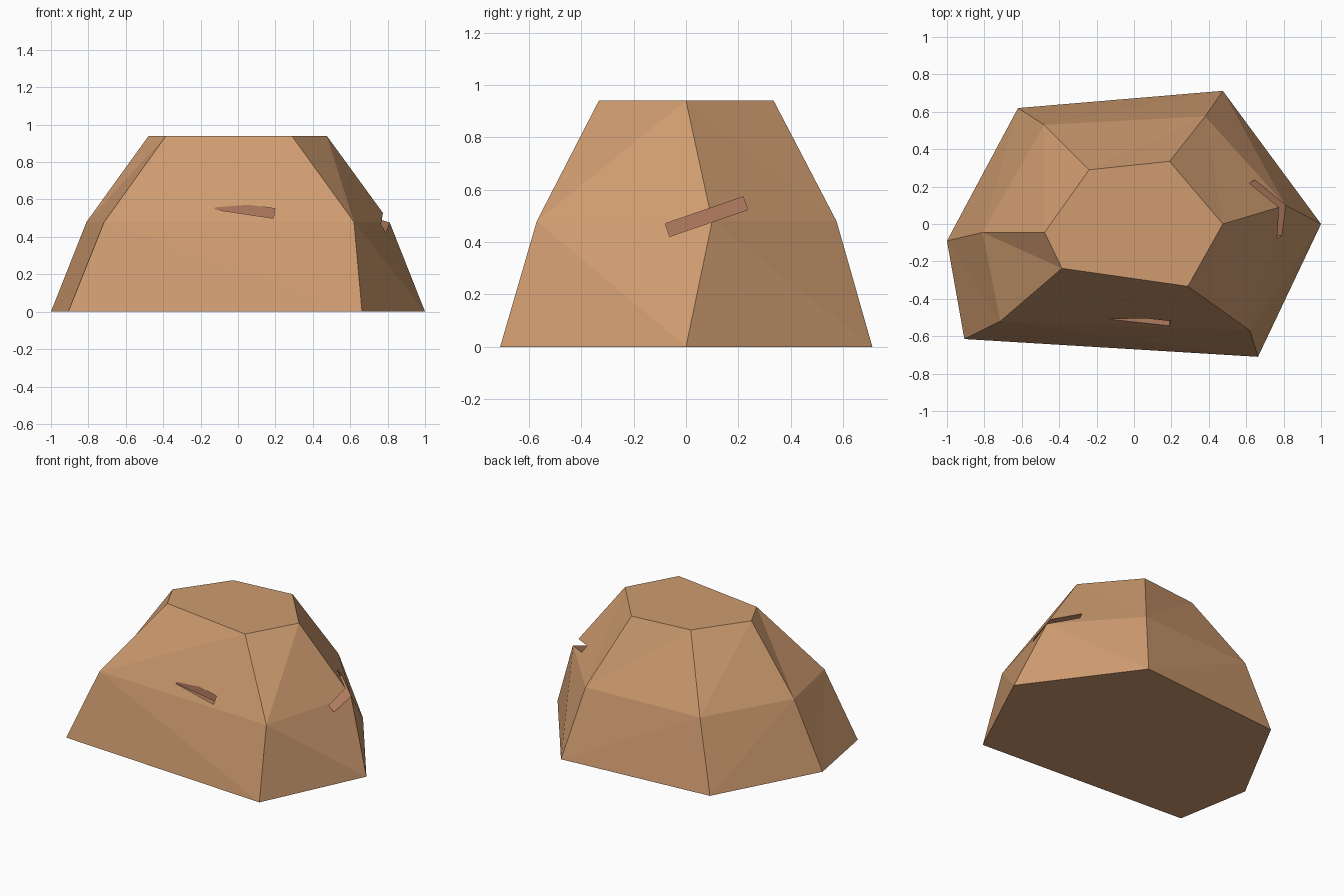
import bpy, bmesh
from math import radians

if "Cube" in bpy.data.objects:
    bpy.data.objects.remove(bpy.data.objects["Cube"])


def material(name, color):
    m = bpy.data.materials.new(name)
    m.diffuse_color = color
    m.use_nodes = True
    m.node_tree.nodes["Principled BSDF"].inputs["Base Color"].default_value = m.diffuse_color
    return m


sandstone = material("sandstone", (0.62, 0.33, 0.16, 1))
crack_tone = material("crack", (0.46, 0.21, 0.12, 1))

# Boulder: three irregular six-sided rings, bottom to top
rings = [
    (0.0, [(1, 0), (.475, .712), (-.62, .62), (-1, -.09), (-.907, -.615), (.663, -.71)]),
    (0.48, [(.81, .10), (.38, .575), (-.48, .53), (-.81, -.045), (-.715, -.52), (.62, -.57)]),
    (0.94, [(.475, 0), (.19, .335), (-.24, .29), (-.478, -.045), (-.385, -.237), (.288, -.333)]),
]
bm = bmesh.new()
loops = [[bm.verts.new((x, y, z)) for x, y in pts] for z, pts in rings]
bm.faces.new(loops[0][::-1])
bm.faces.new(loops[-1])
for low, high in zip(loops, loops[1:]):
    for i in range(6):
        j = (i + 1) % 6
        bm.faces.new((low[i], low[j], high[j], high[i]))
bmesh.ops.triangulate(bm, faces=[f for f in bm.faces if len(f.verts) == 4])
bmesh.ops.recalc_face_normals(bm, faces=bm.faces)
mesh = bpy.data.meshes.new("boulder")
bm.to_mesh(mesh)
bm.free()
boulder = bpy.data.objects.new("boulder", mesh)
bpy.context.collection.objects.link(boulder)
mesh.materials.append(sandstone)
mesh.materials.append(crack_tone)


# Cracks: thin tilted boxes cut out of the boulder
def cut_crack(name, center, size, rotation):
    bpy.ops.mesh.primitive_cube_add(size=1, location=center, rotation=rotation)
    cutter = bpy.context.object
    cutter.name = name
    cutter.scale = size
    cutter.data.materials.append(crack_tone)
    cutter.hide_render = True
    cutter.display_type = 'WIRE'
    mod = boulder.modifiers.new(name, 'BOOLEAN')
    mod.operation = 'DIFFERENCE'
    mod.solver = 'EXACT'
    mod.material_mode = 'TRANSFER'
    mod.object = cutter


cut_crack("front_crack_cutter", (.035, -.604, .549), (.32, .20, .052), (0, radians(8.5), 0))
cut_crack("right_crack_cutter", (.78, .078, .497), (.40, .315, .052), (radians(19), 0, 0))
